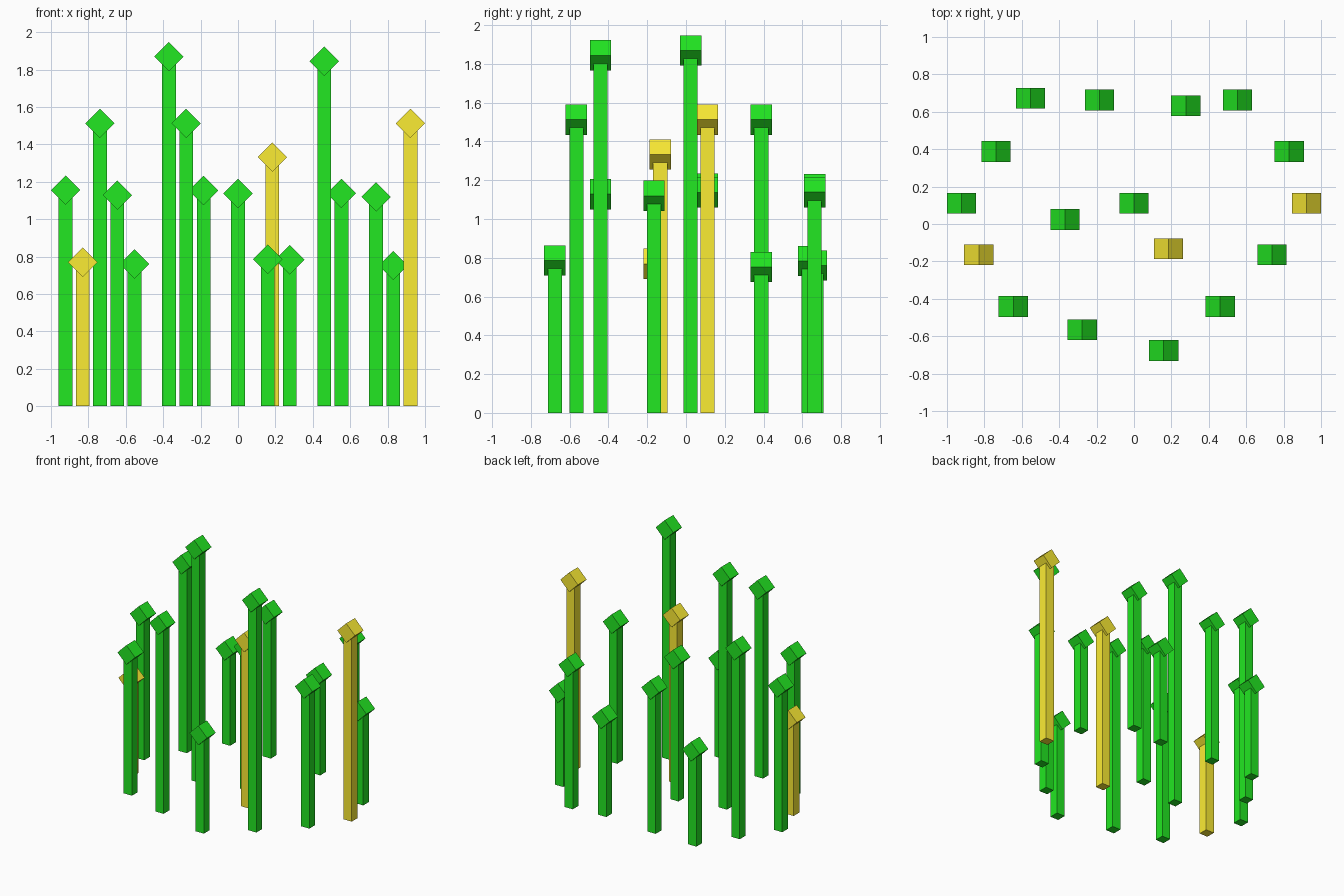
import bpy
import bmesh
from math import radians
from mathutils import Matrix

if "Cube" in bpy.data.objects:
    bpy.data.objects.remove(bpy.data.objects["Cube"])

POST = 0.073   # square post thickness
CUBE = 0.1105  # edge of the tilted cube on top


def material(name, color):
    m = bpy.data.materials.new(name)
    m.diffuse_color = color
    m.use_nodes = True
    m.node_tree.nodes["Principled BSDF"].inputs["Base Color"].default_value = m.diffuse_color
    return m


green = material("green", (0.016, 0.8, 0.016, 1))
yellow = material("yellow", (0.97, 0.84, 0.034, 1))


def add_box(name, matrix, mat):
    mesh = bpy.data.meshes.new(name)
    bm = bmesh.new()
    bmesh.ops.create_cube(bm, size=1, matrix=matrix)
    bm.to_mesh(mesh)
    bm.free()
    mesh.materials.append(mat)
    ob = bpy.data.objects.new(name, mesh)
    bpy.context.collection.objects.link(ob)
    return ob


def marker(x, y, z, mat):
    # Square post standing on the ground, ending inside its cube
    post = add_box("post", Matrix.Diagonal((POST, POST, z, 1)), mat)
    post.location = (x, y, z / 2)
    # Cube standing on its edge, centred at height z
    tilt = Matrix.Rotation(radians(45), 4, 'Y')
    cap = add_box("cap_cube", tilt @ Matrix.Scale(CUBE, 4), mat)
    cap.location = (x, y, z)


# x, y and cap height of each marker
green_spots = [
    (-0.922, 0.111, 1.155), (-0.738, 0.388, 1.512), (-0.645, -0.441, 1.128),
    (-0.553, 0.673, 0.76), (-0.369, 0.024, 1.869), (-0.277, -0.565, 1.512),
    (-0.184, 0.663, 1.153), (0.0, 0.111, 1.137), (0.159, -0.676, 0.786),
    (0.277, 0.632, 0.783), (0.461, -0.441, 1.844), (0.553, 0.663, 1.138),
    (0.738, -0.165, 1.119), (0.83, 0.388, 0.752),
]
yellow_spots = [(-0.83, -0.165, 0.769), (0.184, -0.133, 1.332), (0.922, 0.111, 1.512)]

for spot in green_spots:
    marker(*spot, green)
for spot in yellow_spots:
    marker(*spot, yellow)
